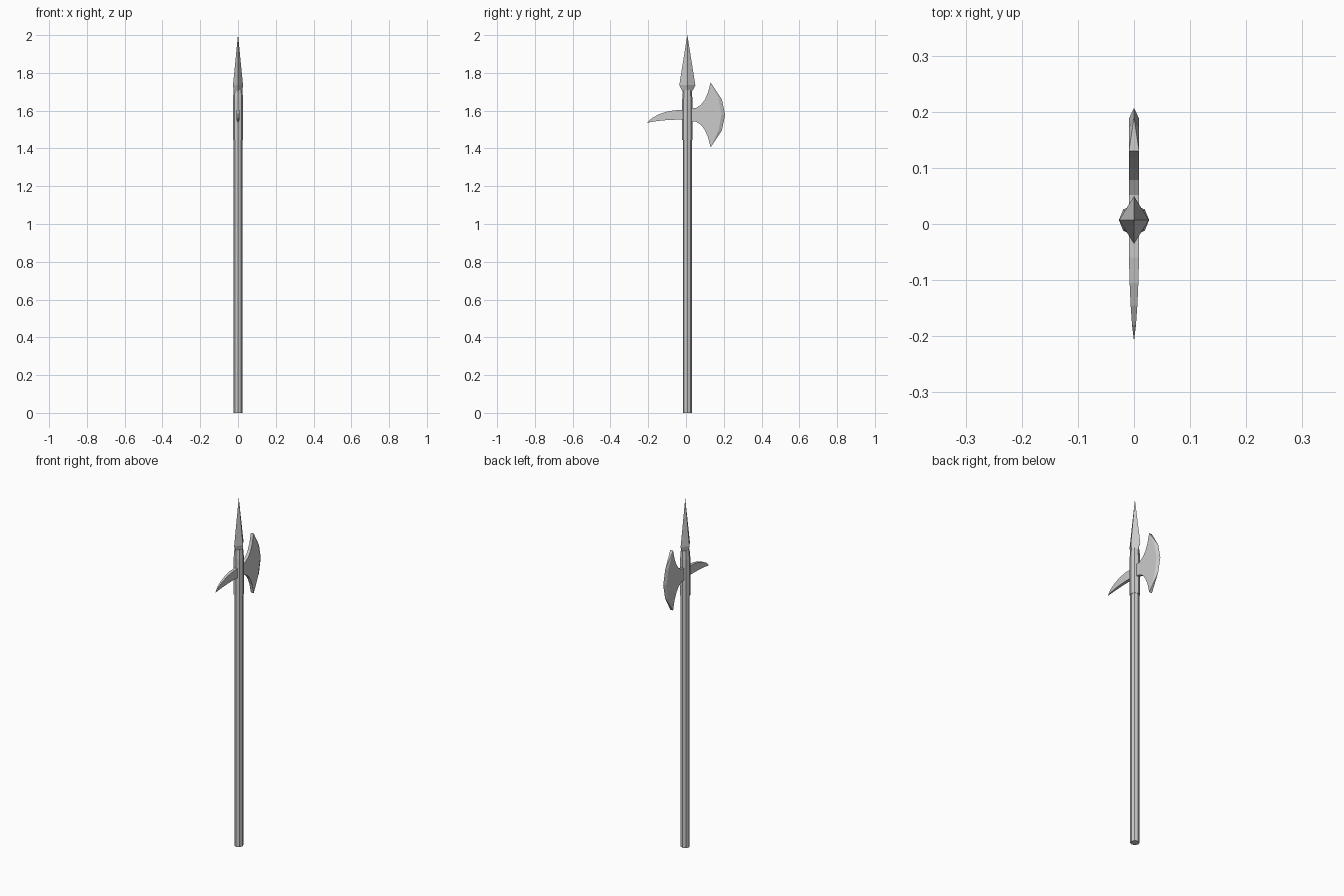
import bpy, bmesh
from math import cos, sin, pi

if "Cube" in bpy.data.objects:
    bpy.data.objects.remove(bpy.data.objects["Cube"])

CY = 0.007   # pole axis sits slightly off the y centre
BZ = 1.578   # height of the blade's symmetry line


def finish(name, bm):
    bmesh.ops.remove_doubles(bm, verts=bm.verts, dist=1e-5)
    bmesh.ops.recalc_face_normals(bm, faces=bm.faces)
    me = bpy.data.meshes.new(name)
    bm.to_mesh(me)
    bm.free()
    ob = bpy.data.objects.new(name, me)
    bpy.context.collection.objects.link(ob)
    return ob


def loft(name, sides, rings):
    """Stack of (z, x radius, y radius) rings around the pole axis."""
    bm = bmesh.new()
    loops = [[bm.verts.new((rx * cos(2 * pi * i / sides),
                            CY + ry * sin(2 * pi * i / sides), z))
              for i in range(sides)] for z, rx, ry in rings]
    for a, b in zip(loops, loops[1:]):
        for i in range(sides):
            j = (i + 1) % sides
            bm.faces.new((a[i], a[j], b[j], b[i]))
    bm.faces.new(loops[0])
    bm.faces.new(loops[-1])
    return finish(name, bm)


# Pole and metal socket
loft("pole", 8, [(0, .0238, .0238), (1.5, .0238, .0238)])
loft("socket", 8, [(1.445, .027, .027), (1.66, .027, .027), (1.71, .023, .023)])

# Four-sided spear point
loft("spear_point", 4, [(1.695, .022, .022), (1.735, .0265, .0425), (2.0, .0003, .0003)])

# Axe blade: flat cheeks with a bevelled cutting edge
half = [(.02, .034), (.052, .036), (.078, .052), (.1, .08), (.117, .12), (.13, .172)]
bevel = [(.171, .087), (.188, 0), (.171, -.087)]
edge = [(.19, .082), (.207, 0), (.19, -.082)]
cheek = half + bevel + [(y, -z) for y, z in reversed(half)]
bm = bmesh.new()
left, right = [[bm.verts.new((x, y, BZ + z)) for y, z in cheek] for x in (-.009, .009)]
bm.faces.new(left)
bm.faces.new(right)
n, k = len(cheek), len(half)
sharp = [bm.verts.new((0, y, BZ + z)) for y, z in edge]
for i in range(n):
    if not k - 1 <= i < n - k:
        j = (i + 1) % n
        bm.faces.new((left[i], left[j], right[j], right[i]))
for side in (left, right):
    rim = side[k - 1:n - k + 1]
    bm.faces.new((rim[0], rim[1], sharp[0]))
    bm.faces.new((rim[1], rim[2], sharp[1], sharp[0]))
    bm.faces.new((rim[2], rim[3], sharp[2], sharp[1]))
    bm.faces.new((rim[3], rim[4], sharp[2]))
bm.faces.new((left[k - 1], right[k - 1], sharp[0]))
bm.faces.new((left[n - k], right[n - k], sharp[2]))
finish("axe_blade", bm)

# Curved back spike: rows of (y, top z, bottom z, half thickness)
rows = [(0, 1.604, 1.552, .009), (-.06, 1.602, 1.552, .009), (-.105, 1.594, 1.55, .0078),
        (-.145, 1.58, 1.546, .006), (-.18, 1.561, 1.541, .0035), (-.205, 1.537, 1.535, .0005)]
bm = bmesh.new()
loops = [[bm.verts.new(p) for p in ((-w, y, b), (w, y, b), (w, y, t), (-w, y, t))]
         for y, t, b, w in rows]
for a, b in zip(loops, loops[1:]):
    for i in range(4):
        j = (i + 1) % 4
        bm.faces.new((a[i], a[j], b[j], b[i]))
bm.faces.new(loops[0])
bm.faces.new(loops[-1])
finish("back_spike", bm)
